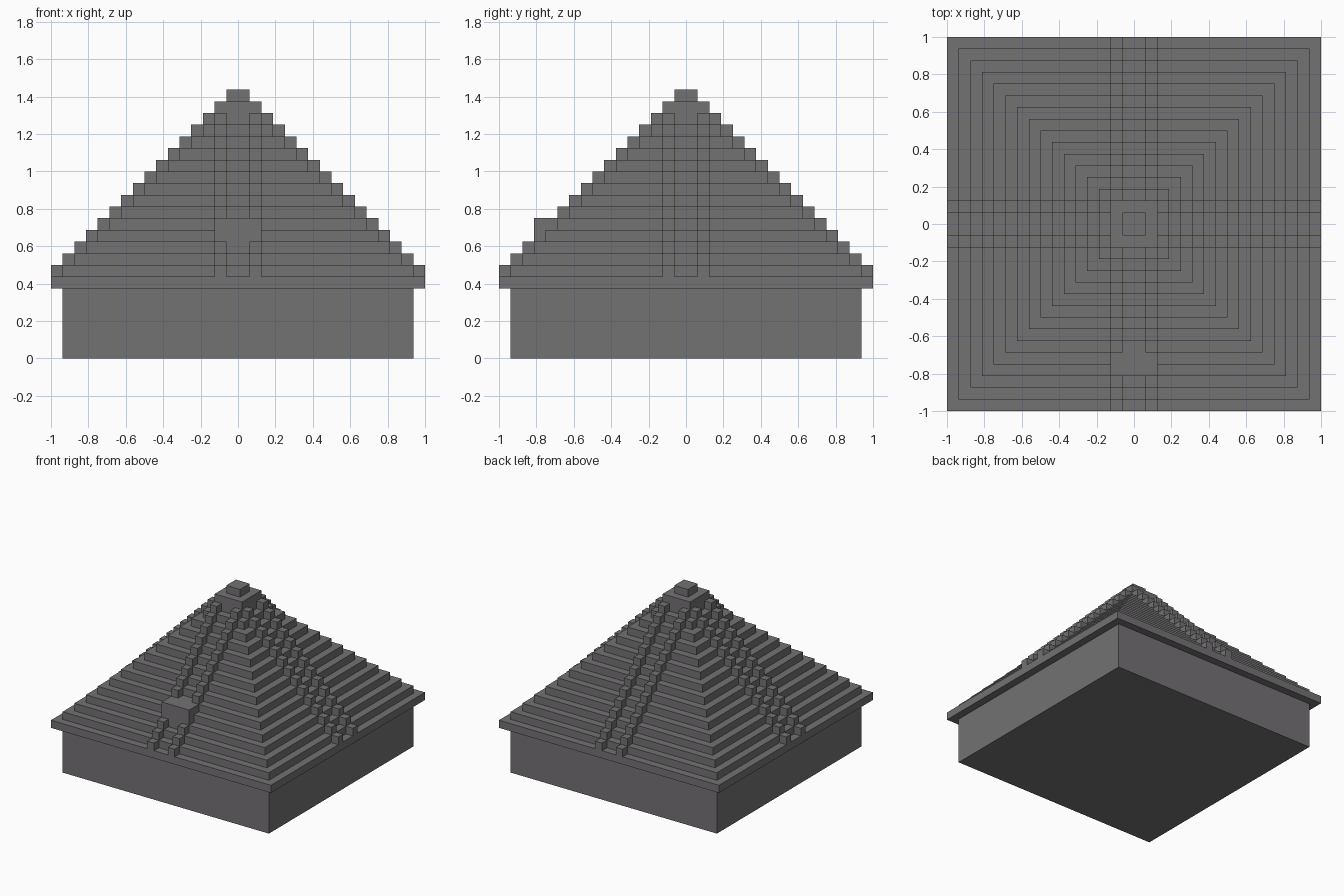
import bpy
import bmesh
from mathutils import Matrix, Vector

U = 1 / 16            # one step of the pyramid
EAVE = 6 * U          # height of the underside of the roof
STEPS = 15            # stepped courses

old = bpy.data.objects.get("Cube")
if old:
    bpy.data.objects.remove(old, do_unlink=True)

stone = bpy.data.materials.new("dark grey stone")
stone.use_nodes = True
colour = (0.174, 0.168, 0.174, 1)
stone.diffuse_color = colour
stone.node_tree.nodes["Principled BSDF"].inputs["Base Color"].default_value = colour


def finish(name, bm):
    bmesh.ops.recalc_face_normals(bm, faces=bm.faces[:])
    mesh = bpy.data.meshes.new(name)
    bm.to_mesh(mesh)
    bm.free()
    mesh.materials.append(stone)
    ob = bpy.data.objects.new(name, mesh)
    bpy.context.collection.objects.link(ob)
    return ob


def add_box(bm, low, high, turn=Matrix()):
    low, high = Vector(low), Vector(high)
    place = Matrix.Translation((low + high) / 2) @ Matrix.Diagonal((*(high - low), 1))
    bmesh.ops.create_cube(bm, size=1, matrix=turn @ place)


def square_stack(name, profile):
    """Closed solid made of square rings, given as (half width, height)."""
    bm = bmesh.new()
    rings = [[bm.verts.new((x * h, y * h, z))
              for x, y in ((-1, -1), (1, -1), (1, 1), (-1, 1))] for h, z in profile]
    for a, b in zip(rings, rings[1:]):
        for i in range(4):
            j = (i + 1) % 4
            bm.faces.new((a[i], a[j], b[j], b[i]))
    bm.faces.new(rings[0][::-1])
    bm.faces.new(rings[-1])
    return finish(name, bm)


# Walls below the overhanging roof
square_stack("base_walls", [(1 - U, 0), (1 - U, EAVE)])

# Stepped pyramid, with a double-height top course and a small cap
profile = []
for k in range(STEPS):
    top = EAVE + (k + (2 if k == STEPS - 1 else 1)) * U
    profile += [(1 - k * U, EAVE + k * U), (1 - k * U, top)]
profile += [(U, top), (U, top + U)]
square_stack("stepped_roof", profile)

# Paired stair rails up the middle of each side
for side, name in enumerate(("front", "left", "back", "right")):
    turn = Matrix.Rotation(side * 1.5707963268, 4, "Z")
    bm = bmesh.new()
    for k in range(1, STEPS):
        if name == "front" and k in (4, 5):
            continue  # the shrine stands here
        y, z = -(1 - k * U), EAVE + k * U
        for x in (-2 * U, U):
            add_box(bm, (x, y - U, z), (x + U, y, z + U), turn)
    finish(name + "_stair_rails", bm)

# Shrine block on the front stair
bm = bmesh.new()
add_box(bm, (-2 * U, -13 * U, 10 * U), (2 * U, -11 * U, 12 * U))
finish("front_shrine", bm)
